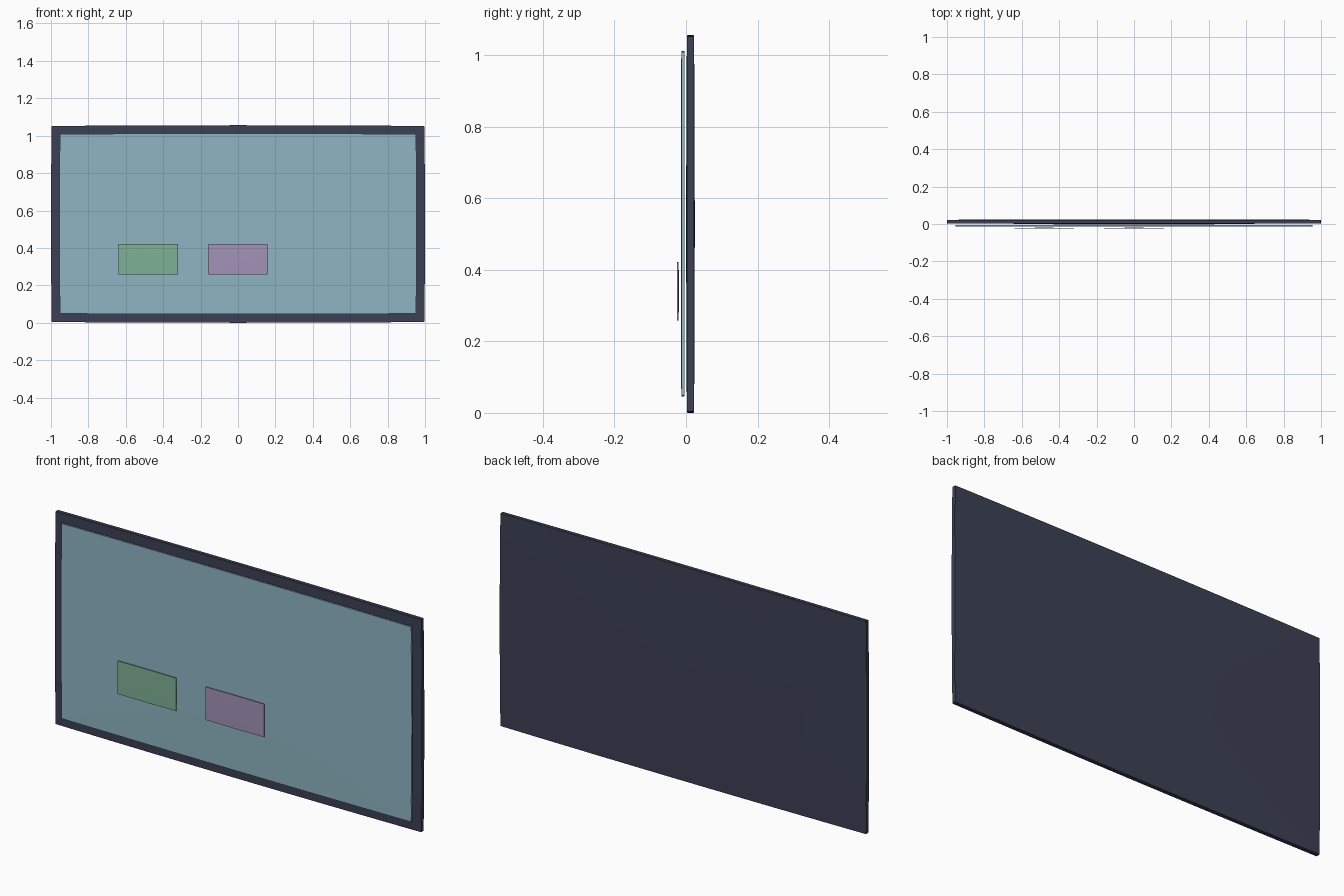
import bpy, bmesh, math

if "Cube" in bpy.data.objects:
    bpy.data.objects.remove(bpy.data.objects["Cube"])


def material(name, rgb):
    lin = [((c / 255 + 0.055) / 1.055) ** 2.4 for c in rgb]
    m = bpy.data.materials.new(name)
    m.diffuse_color = (*lin, 1)
    m.use_nodes = True
    m.node_tree.nodes["Principled BSDF"].inputs["Base Color"].default_value = m.diffuse_color
    return m


def pillow_slab(name, centre, half, bulge, mat, bevel=0.0):
    """Thin box whose sides and faces swell gently towards the middle."""
    hx, hy, hz = half
    k, ky = bulge
    bm = bmesh.new()
    bmesh.ops.create_cube(bm, size=2)
    bmesh.ops.subdivide_edges(bm, edges=bm.edges[:], cuts=11, use_grid_fill=True)
    for v in bm.verts:
        a, b, c = v.co
        v.co = (a * (hx - k * c * c),
                b * (hy - ky * max(a * a, c * c)),
                c * (hz - k * a * a))
    if bevel:
        rim = [e for e in bm.edges if e.calc_face_angle(0) > math.radians(40)]
        bmesh.ops.bevel(bm, geom=rim, offset=bevel, segments=2,
                        affect='EDGES', clamp_overlap=True)
    bmesh.ops.recalc_face_normals(bm, faces=bm.faces[:])
    me = bpy.data.meshes.new(name)
    bm.to_mesh(me)
    bm.free()
    me.materials.append(mat)
    ob = bpy.data.objects.new(name, me)
    ob.location = centre
    bpy.context.collection.objects.link(ob)
    bpy.ops.object.select_all(action='DESELECT')
    ob.select_set(True)
    bpy.context.view_layer.objects.active = ob
    bpy.ops.object.shade_smooth_by_angle(angle=math.radians(30))
    return ob


navy = material("dark navy", (60, 64, 84))
blue = material("pale blue", (142, 181, 195))
green = material("soft green", (127, 177, 150))
purple = material("soft purple", (162, 147, 184))

# Backing board
pillow_slab("backing_board", (0, 0.0125, 0.528), (1.0, 0.012, 0.528),
            (0.004, 0.002), navy, 0.0015)
# Screen panel floating just in front of the board
pillow_slab("screen_panel", (0, -0.009, 0.529), (0.955, 0.0052, 0.483),
            (0.003, 0.001), blue, 0.001)
# Two thin buttons in front of the screen
for name, x, mat in (("left_button", -0.48, green), ("middle_button", 0.0, purple)):
    pillow_slab(name, (x, -0.0225, 0.34), (0.16, 0.0025, 0.082),
                (0.001, 0.0005), mat)
